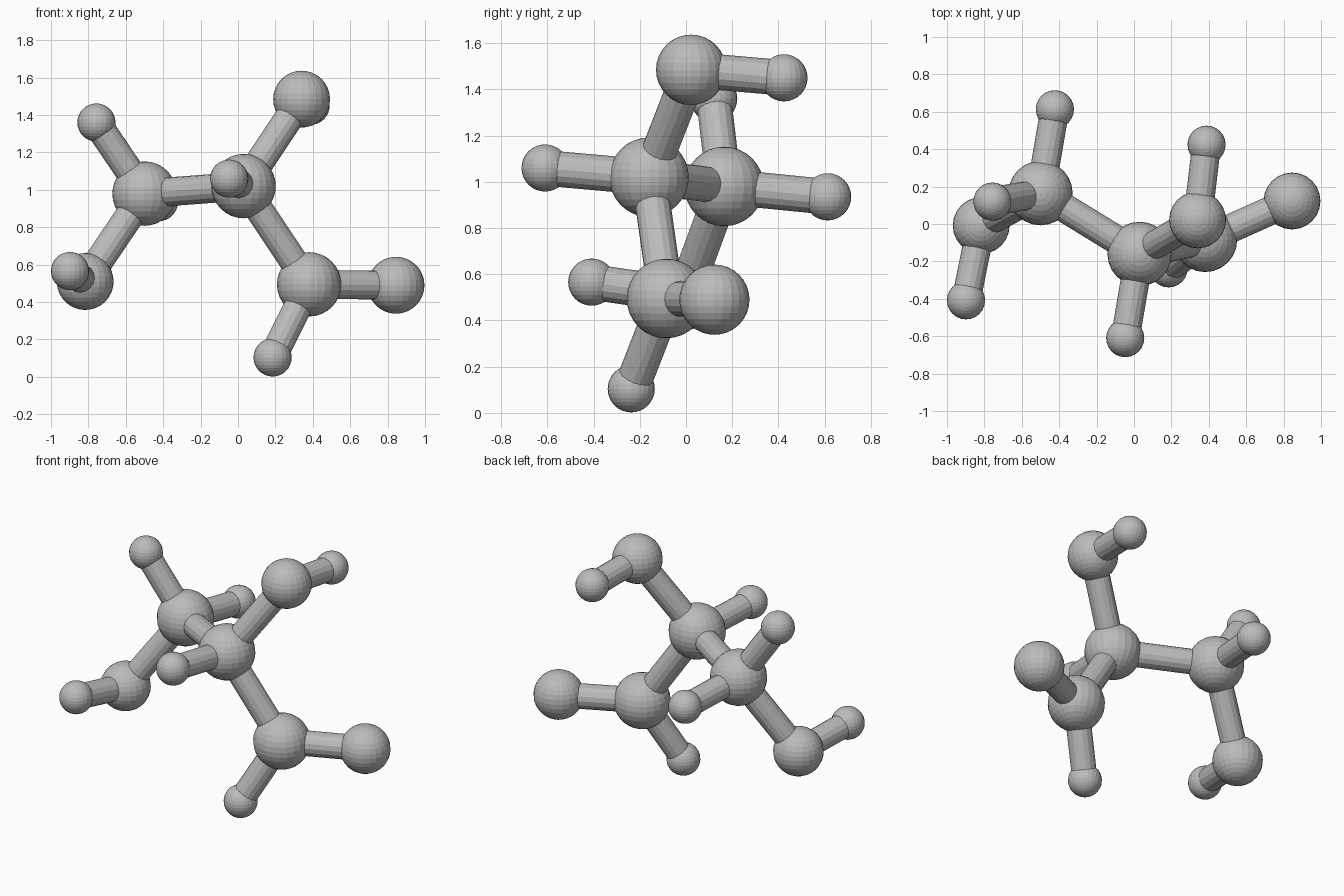
import bpy
from mathutils import Vector

cube = bpy.data.objects.get("Cube")
if cube:
    bpy.data.objects.remove(cube, do_unlink=True)

# Single grey material
grey = bpy.data.materials.new("grey")
grey.use_nodes = True
colour = (0.5, 0.5, 0.5, 1)
grey.diffuse_color = colour
grey.node_tree.nodes["Principled BSDF"].inputs["Base Color"].default_value = colour

LARGE, MEDIUM, SMALL = 0.172, 0.152, 0.102
ROD = 0.077

# Ball name: (centre, radius)
balls = {
    "left_hub": ((-0.50, 0.165, 0.98), LARGE),
    "centre_hub": ((0.03, -0.16, 1.02), LARGE),
    "lower_hub": ((0.38, -0.085, 0.495), LARGE),
    "side_ball": ((0.845, 0.123, 0.49), MEDIUM),
    "top_ball": ((0.34, 0.022, 1.485), MEDIUM),
    "low_ball": ((-0.817, -0.008, 0.51), MEDIUM),
    "bottom_tip": ((0.185, -0.237, 0.104), SMALL),
    "top_tip": ((0.388, 0.424, 1.45), SMALL),
    "front_tip": ((-0.047, -0.61, 1.06), SMALL),
    "upper_tip": ((-0.757, 0.12, 1.36), SMALL),
    "back_tip": ((-0.423, 0.613, 0.935), SMALL),
    "low_tip": ((-0.898, -0.408, 0.566), SMALL),
}

# Pairs of balls joined by a rod
links = [
    ("left_hub", "centre_hub"), ("centre_hub", "lower_hub"),
    ("lower_hub", "side_ball"), ("lower_hub", "bottom_tip"),
    ("centre_hub", "top_ball"), ("top_ball", "top_tip"),
    ("centre_hub", "front_tip"), ("left_hub", "upper_tip"),
    ("left_hub", "back_tip"), ("left_hub", "low_ball"),
    ("low_ball", "low_tip"),
]


def finish(name):
    obj = bpy.context.object
    obj.name = name
    obj.data.materials.append(grey)


# Faceted balls
for name, (centre, radius) in balls.items():
    bpy.ops.mesh.primitive_uv_sphere_add(
        segments=24, ring_count=16, radius=radius, location=centre)
    finish(name)

# Faceted rods from centre to centre
for start, end in links:
    a, b = Vector(balls[start][0]), Vector(balls[end][0])
    bpy.ops.mesh.primitive_cylinder_add(
        vertices=16, radius=ROD, depth=(b - a).length, location=(a + b) / 2,
        rotation=(b - a).to_track_quat("Z", "Y").to_euler())
    finish("rod_" + start + "_to_" + end)
